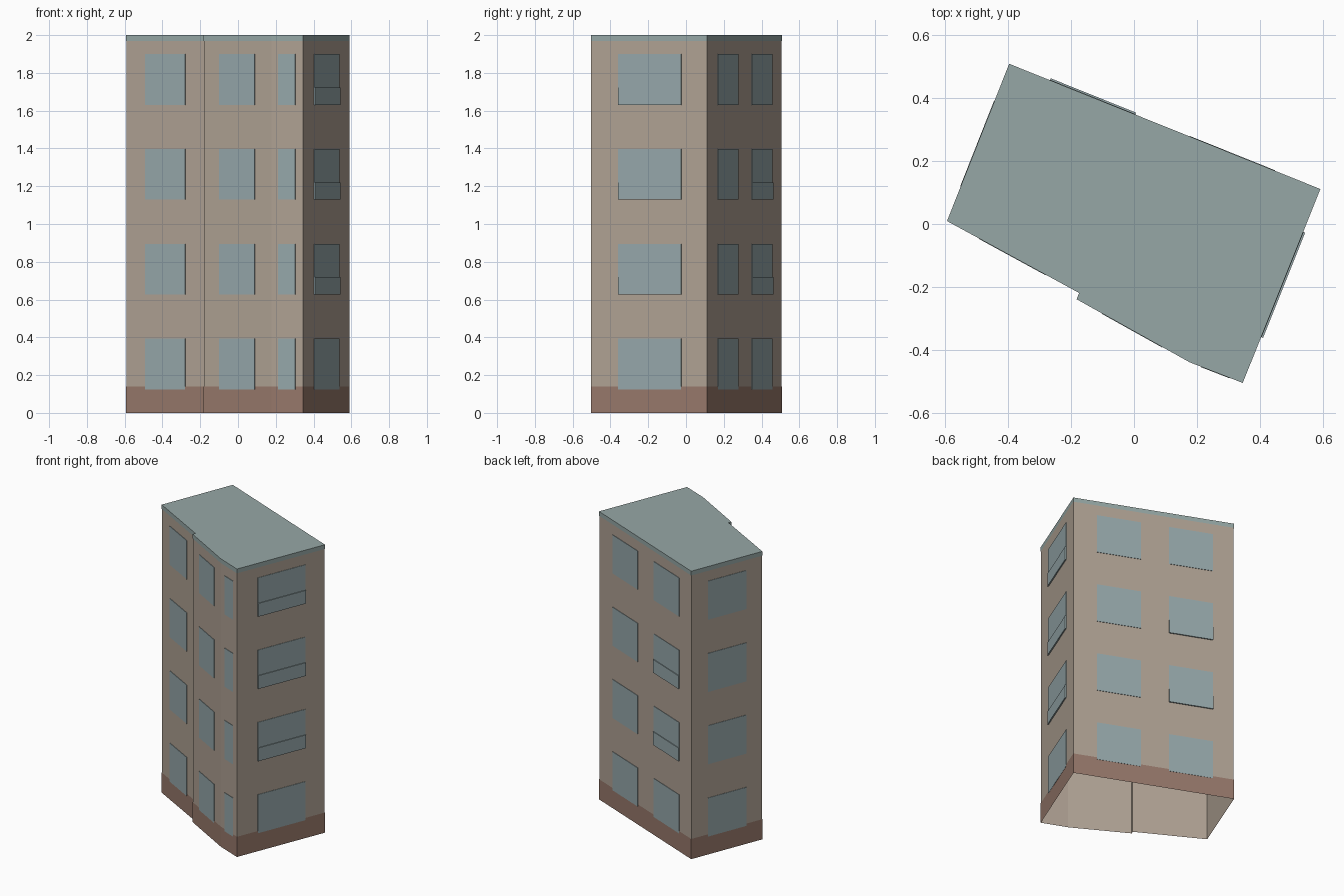
import bpy
import bmesh
from mathutils import Vector

cube = bpy.data.objects.get("Cube")
if cube:
    bpy.data.objects.remove(cube, do_unlink=True)


def material(name, rgb):
    m = bpy.data.materials.new(name)
    m.use_nodes = True
    m.diffuse_color = (*rgb, 1)
    m.node_tree.nodes["Principled BSDF"].inputs["Base Color"].default_value = (*rgb, 1)
    return m


TAN = material("tan plaster", (0.43, 0.36, 0.295))
BROWN = material("brown plinth", (0.31, 0.19, 0.147))
GLASS = material("blue grey glass", (0.305, 0.39, 0.405))
ROOF = material("grey green roof", (0.305, 0.39, 0.38))

# Footprint corners, counter-clockwise from the back left one
BACK_W, WEST, STEP_IN, STEP_OUT, KINK, FRONT_E, EAST = [Vector(p) for p in (
    (-0.395, 0.506), (-0.591, 0.01), (-0.172, -0.218), (-0.18, -0.238),
    (0.177, -0.437), (0.344, -0.502), (0.589, 0.11))]
PLAN = [BACK_W, WEST, STEP_IN, STEP_OUT, KINK, FRONT_E, EAST]


def normal(a, b):
    d = (b - a).normalized()
    return Vector((d.y, -d.x))


def offset_plan(amount):
    """Footprint pushed outwards with mitred corners."""
    out = []
    for i, p in enumerate(PLAN):
        n1 = normal(PLAN[i - 1], p)
        n2 = normal(p, PLAN[(i + 1) % len(PLAN)])
        out.append(p + (n1 + n2) * amount / (1 + n1.dot(n2)))
    return out


def finish(bm, name, mat):
    mesh = bpy.data.meshes.new(name)
    bm.to_mesh(mesh)
    bm.free()
    mesh.materials.append(mat)
    obj = bpy.data.objects.new(name, mesh)
    bpy.context.collection.objects.link(obj)
    return obj


def ring(name, mat, amount, z0, z1, cap=False):
    """Upright band around the footprint, optionally closed on top."""
    bm = bmesh.new()
    pts = offset_plan(amount)
    low = [bm.verts.new((p.x, p.y, z0)) for p in pts]
    high = [bm.verts.new((p.x, p.y, z1)) for p in pts]
    for i in range(len(pts)):
        j = (i + 1) % len(pts)
        bm.faces.new((low[i], low[j], high[j], high[i]))
    if cap:
        bm.faces.new(high)
    return finish(bm, name, mat)


def plates(name, mat, a, b, t0, t1, heights, near, far):
    """Thin boxes lying on the wall a-b between fractions t0 and t1."""
    n = normal(a, b)
    bm = bmesh.new()
    for z0, z1 in heights:
        verts = [bm.verts.new((*(a.lerp(b, t) + n * off), z))
                 for off in (near, far) for t, z in ((t0, z0), (t1, z0), (t1, z1), (t0, z1))]
        bm.faces.new(verts[4:])
        for i in range(4):
            j = (i + 1) % 4
            bm.faces.new((verts[i], verts[j], verts[4 + j], verts[4 + i]))
    bmesh.ops.recalc_face_normals(bm, faces=bm.faces)
    return finish(bm, name, mat)


# Body: open shell, plinth band and roof with its edge band
ring("walls", TAN, 0, 0, 1.99)
ring("plinth", BROWN, 0.0015, 0, 0.14)
ring("roof", ROOF, 0.0015, 1.97, 2, cap=True)

# Window columns: name, wall ends, span along the wall, storeys with a railing
COLUMNS = [
    ("left_front", WEST, STEP_IN, 0.24, 0.745, ()),
    ("middle_front", STEP_OUT, KINK, 0.225, 0.755, ()),
    ("narrow_front", KINK, FRONT_E, 0.22, 0.76, ()),
    ("east_side", FRONT_E, EAST, 0.235, 0.78, (1, 2, 3)),
    ("back_east", EAST, BACK_W, 0.145, 0.42, ()),
    ("back_west", EAST, BACK_W, 0.595, 0.87, (1, 2)),
    ("west_side", BACK_W, WEST, 0.235, 0.78, ()),
]
SILLS = [0.125 + 0.502 * storey for storey in range(4)]

for name, a, b, t0, t1, railed in COLUMNS:
    plates(name + "_windows", GLASS, a, b, t0, t1,
           [(s, s + 0.268) for s in SILLS], 0, 0.003)
    if railed:
        plates(name + "_railings", GLASS, a, b, t0, t1,
               [(SILLS[k], SILLS[k] + 0.092) for k in railed], 0.003, 0.008)
